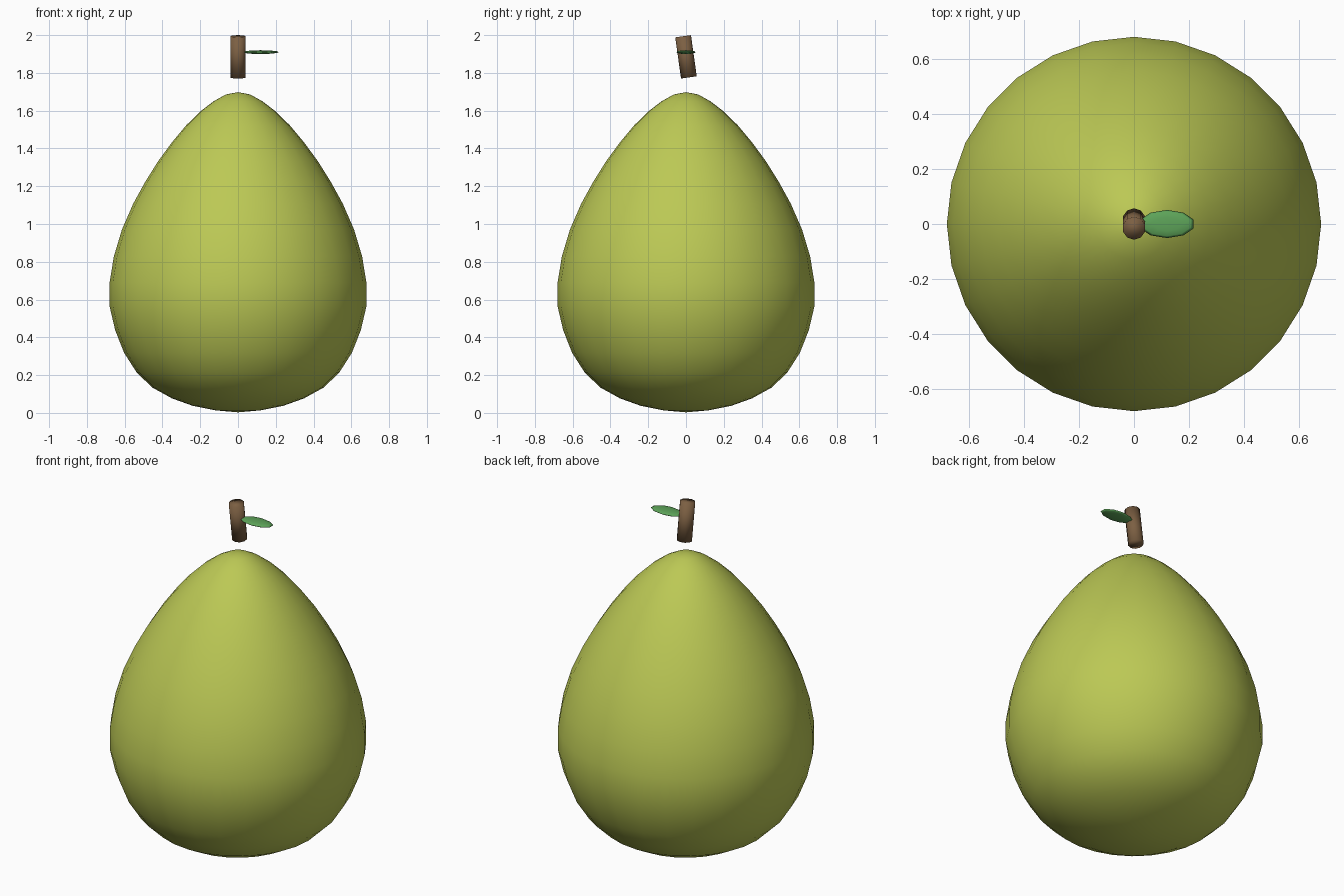
import bpy, bmesh, math
from mathutils import Matrix

if "Cube" in bpy.data.objects:
    bpy.data.objects.remove(bpy.data.objects["Cube"])

def finish(name, bm, color, matrix=None):
    """Turn a bmesh into a smooth, coloured object."""
    if matrix is not None:
        bm.transform(matrix)
    bmesh.ops.recalc_face_normals(bm, faces=bm.faces)
    for f in bm.faces:
        f.smooth = True
    mesh = bpy.data.meshes.new(name)
    bm.to_mesh(mesh)
    bm.free()
    mat = bpy.data.materials.new(name + "_colour")
    mat.diffuse_color = (*color, 1)
    mat.use_nodes = True
    mat.node_tree.nodes["Principled BSDF"].inputs["Base Color"].default_value = mat.diffuse_color
    mesh.materials.append(mat)
    obj = bpy.data.objects.new(name, mesh)
    bpy.context.collection.objects.link(obj)
    return obj

# Pear body: profile (radius, height) spun around z in 28 steps
profile = [(0, 0.003), (0.116, 0.013), (0.238, 0.037), (0.35, 0.077),
           (0.455, 0.135), (0.537, 0.215), (0.603, 0.318), (0.65, 0.437),
           (0.68, 0.565), (0.68, 0.69), (0.657, 0.829), (0.614, 0.972),
           (0.555, 1.107), (0.492, 1.222), (0.423, 1.332), (0.35, 1.432),
           (0.275, 1.522), (0.198, 1.597), (0.129, 1.65), (0.064, 1.686),
           (0, 1.698)]
bm = bmesh.new()
pts = [bm.verts.new((r, 0, z)) for r, z in profile]
edges = [bm.edges.new(pair) for pair in zip(pts, pts[1:])]
bmesh.ops.spin(bm, geom=pts + edges, cent=(0, 0, 0), axis=(0, 0, 1),
               angle=2 * math.pi, steps=28)
bmesh.ops.remove_doubles(bm, verts=bm.verts, dist=0.0005)
finish("pear_body", bm, (0.5, 0.58, 0.09))

# Stem: ten-sided cylinder leaning to the front, floating above the body
bm = bmesh.new()
bmesh.ops.create_cone(bm, cap_ends=True, segments=10, radius1=0.042,
                      radius2=0.042, depth=0.22)
finish("stem", bm, (0.2, 0.115, 0.055),
       Matrix.Translation((0, 0, 1.885)) @ Matrix.Rotation(math.radians(8), 4, 'X'))

# Leaf: flattened low-poly sphere growing out of the stem
bm = bmesh.new()
bmesh.ops.create_uvsphere(bm, u_segments=10, v_segments=6, radius=1)
finish("leaf", bm, (0.11, 0.37, 0.1),
       Matrix.Translation((0.12, 0, 1.91)) @ Matrix.Diagonal((0.102, 0.051, 0.01, 1)))
